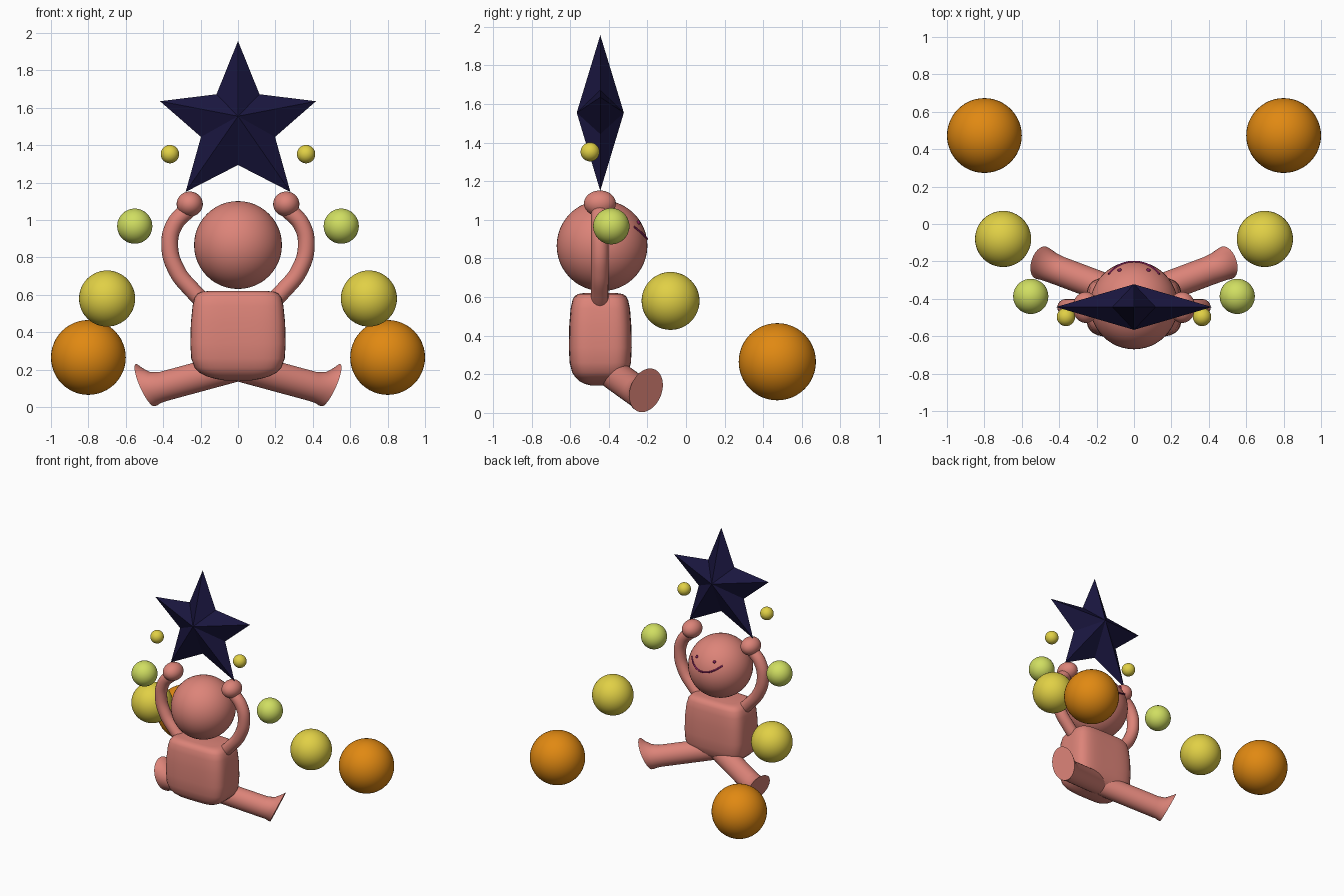
import bpy, bmesh
from math import sin, cos, pi, sqrt
from mathutils import Vector

if "Cube" in bpy.data.objects:
    bpy.data.objects.remove(bpy.data.objects["Cube"])


def material(name, rgb):
    m = bpy.data.materials.new(name)
    m.diffuse_color = (*rgb, 1)
    m.use_nodes = True
    m.node_tree.nodes["Principled BSDF"].inputs["Base Color"].default_value = m.diffuse_color
    return m


SKIN = material("pink_skin", (0.72, 0.23, 0.19))
NAVY = material("navy", (0.010, 0.008, 0.05))
ORANGE = material("orange", (0.75, 0.25, 0.006))
YELLOW = material("yellow", (0.75, 0.63, 0.06))
GREEN = material("lime", (0.63, 0.73, 0.12))
PURPLE = material("purple", (0.22, 0.013, 0.10))
HEAD, HEAD_R = Vector((0, -0.435, 0.866)), 0.235


def finish(ob, name, mat, angle=None):
    ob.name = name
    ob.data.materials.append(mat)
    if angle:
        bpy.ops.object.select_all(action='DESELECT')
        bpy.context.view_layer.objects.active = ob
        ob.select_set(True)
        bpy.ops.object.shade_smooth_by_angle(angle=angle)
    return ob


def mesh_object(name, bm, mat, angle=None):
    bmesh.ops.recalc_face_normals(bm, faces=bm.faces)
    me = bpy.data.meshes.new(name)
    bm.to_mesh(me)
    bm.free()
    ob = bpy.data.objects.new(name, me)
    bpy.context.collection.objects.link(ob)
    return finish(ob, name, mat, angle)


def ball(name, loc, radius, mat, scale=(1, 1, 1)):
    bpy.ops.mesh.primitive_uv_sphere_add(segments=48, ring_count=24, radius=radius, location=loc)
    ob = bpy.context.object
    ob.scale = scale
    return finish(ob, name, mat, pi / 3)


def loft(name, rings, mat, angle):
    bm = bmesh.new()
    loops = [[bm.verts.new(p) for p in ring] for ring in rings]
    n = len(loops[0])
    for a, b in zip(loops, loops[1:]):
        for i in range(n):
            j = (i + 1) % n
            bm.faces.new((a[i], a[j], b[j], b[i]))
    bm.faces.new(loops[0])
    bm.faces.new(loops[-1])
    return mesh_object(name, bm, mat, angle)


def ring(centre, u, v, n=40):
    return [centre + u * cos(2 * pi * i / n) + v * sin(2 * pi * i / n) for i in range(n)]


def tube(name, points, radius, mat):
    cu = bpy.data.curves.new(name, 'CURVE')
    cu.dimensions = '3D'
    cu.bevel_depth = radius
    cu.bevel_resolution = 6
    cu.use_fill_caps = True
    sp = cu.splines.new('BEZIER')
    sp.bezier_points.add(len(points) - 1)
    for bp, p in zip(sp.bezier_points, points):
        bp.co = p
        bp.handle_left_type = bp.handle_right_type = 'AUTO'
    ob = bpy.data.objects.new(name, cu)
    bpy.context.collection.objects.link(ob)
    return finish(ob, name, mat)


def squircle(z, hx, hy, n=64):
    pts = []
    for i in range(n):
        c, s = cos(2 * pi * i / n), sin(2 * pi * i / n)
        k = (abs(c) ** 4.5 + abs(s) ** 4.5) ** (-1 / 4.5)
        pts.append((hx * c * k, -0.444 + hy * s * k, z))
    return pts


def on_face(x, z):
    # point on the head surface, which looks towards +y
    dz = z - HEAD.z
    return (x, HEAD.y + sqrt(HEAD_R ** 2 - x * x - dz * dz), z)


# torso: soft box from rounded sections
sections = [(.142, .07, .05), (.15, .12, .08), (.165, .17, .11), (.185, .208, .13), (.21, .232, .146),
            (.26, .25, .159), (.34, .255, .163), (.45, .252, .161), (.54, .243, .154),
            (.585, .232, .144), (.605, .217, .133), (.616, .195, .115), (.62, .16, .09)]
loft("torso", [squircle(*s) for s in sections], SKIN, pi / 3)

# head and face
ball("head", HEAD, HEAD_R, SKIN)
tube("smile", [on_face(x / 100, .902 + .06 * (x / 13.5) ** 2) for x in (-13.5, -9, -4.5, 0, 4.5, 9, 13.5)],
     0.006, PURPLE)

# star: five points, ridged front and back
half = [(0, 1.957), (.115, 1.672), (.417, 1.635), (.198, 1.444), (.28, 1.15), (0, 1.294)]
outline = half + [(-x, z) for x, z in half[4:0:-1]]
bm = bmesh.new()
rim = [bm.verts.new((x, -0.444, z)) for x, z in outline]
for dy in (-0.122, 0.122):
    apex = bm.verts.new((0, -0.444 + dy, 1.555))
    for i in range(10):
        bm.faces.new((rim[i], rim[(i + 1) % 10], apex))
mesh_object("star", bm, NAVY)

for s, side in ((-1, "left"), (1, "right")):
    ball(side + "_eye", on_face(s * .077, .985), 0.011, PURPLE)

    # raised arm and hand
    arm = [(.17, .55), (.245, .625), (.325, .725), (.365, .86), (.34, .975), (.262, 1.06)]
    tube(side + "_arm", [(s * x, -0.446, z) for x, z in arm], 0.045, SKIN)
    ball(side + "_hand", (s * .258, -0.446, 1.085), 0.07, SKIN, (1, 1.18, 0.96))

    # leg flaring into a flat oval sole
    up, across = Vector((s * .238, .0875, .967)), Vector((s * .345, -.939, 0))
    sole_up = Vector((s * .42, .19, 1))
    loft(side + "_leg", [
        ring(Vector((s * .02, -.393, .213)), up * .08, across * .078),
        ring(Vector((s * .40, -.250, .110)), up * .08, across * .078),
        ring(Vector((s * .445, -.231, .103)), up * .086 + Vector((s * .006, 0, 0)), across * .081),
        ring(Vector((s * .478, -.214, .110)), sole_up * .102, across * .087),
        ring(Vector((s * .497, -.207, .117)), sole_up * .113, across * .09)], SKIN, pi / 4)

    # arc of balls, small to large
    ball(side + "_small_ball", (s * .364, -.497, 1.352), 0.049, YELLOW)
    ball(side + "_lime_ball", (s * .552, -.387, .967), 0.094, GREEN)
    ball(side + "_yellow_ball", (s * .70, -.08, .58), 0.15, YELLOW)
    ball(side + "_orange_ball", (s * .80, .473, .265), 0.20, ORANGE)
